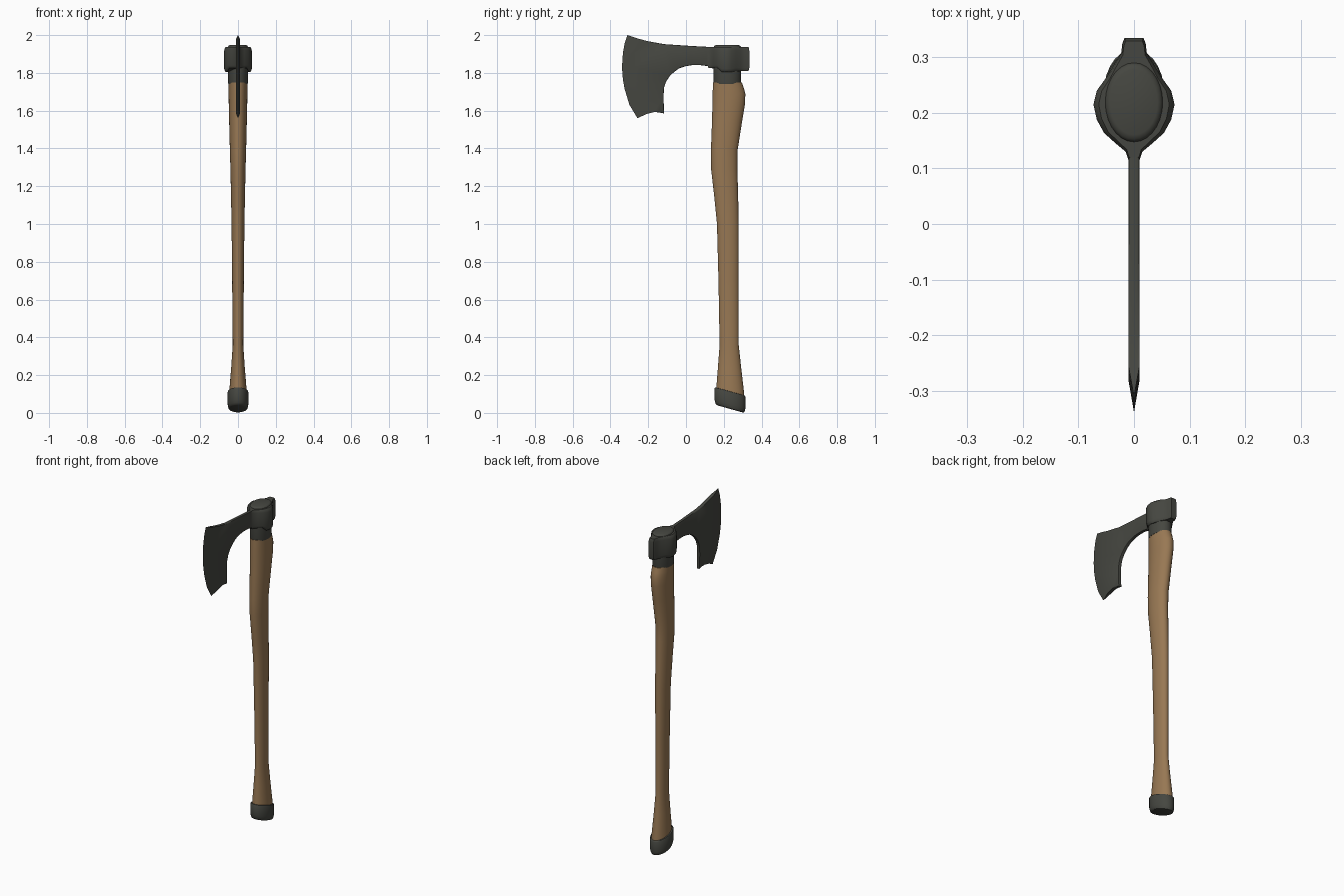
import bpy, bmesh, math

if "Cube" in bpy.data.objects:
    bpy.data.objects.remove(bpy.data.objects["Cube"])


def material(name, rgb):
    m = bpy.data.materials.new(name)
    m.diffuse_color = (*rgb, 1)
    m.use_nodes = True
    m.node_tree.nodes["Principled BSDF"].inputs["Base Color"].default_value = m.diffuse_color
    return m


WOOD = material("brown wood", (0.314, 0.188, 0.088))
IRON = material("dark iron", (0.060, 0.062, 0.052))


def finish(name, bm, mat, angle=40):
    bmesh.ops.recalc_face_normals(bm, faces=bm.faces)
    me = bpy.data.meshes.new(name)
    bm.to_mesh(me)
    bm.free()
    me.materials.append(mat)
    ob = bpy.data.objects.new(name, me)
    bpy.context.collection.objects.link(ob)
    bpy.ops.object.select_all(action='DESELECT')
    ob.select_set(True)
    bpy.context.view_layer.objects.active = ob
    bpy.ops.object.shade_smooth_by_angle(angle=math.radians(angle))
    return ob


def loft(name, rings, mat, angle=40):
    """Skin closed rings of equal length and cap both ends."""
    bm = bmesh.new()
    loops = [[bm.verts.new(p) for p in r] for r in rings]
    n = len(loops[0])
    for a, b in zip(loops, loops[1:]):
        for i in range(n):
            j = (i + 1) % n
            bm.faces.new((a[i], a[j], b[j], b[i]))
    bm.faces.new(loops[0])
    bm.faces.new(loops[-1])
    return finish(name, bm, mat, angle)


def oval(z, y0, y1, rx, slope=0.0, n=28):
    """Horizontal oval between y0 and y1; slope tilts it along y."""
    c, ry = (y0 + y1) / 2, (y1 - y0) / 2
    pts = []
    for i in range(n):
        a = math.tau * i / n
        y = ry * math.sin(a)
        pts.append((rx * math.cos(a), c + y, z - slope * y))
    return pts


# Curved wooden handle: z, front y, back y, half width
handle = [(0.07, 0.158, 0.312, 0.047), (0.13, 0.162, 0.307, 0.045),
          (0.24, 0.169, 0.292, 0.036), (0.36, 0.178, 0.279, 0.028),
          (0.70, 0.172, 0.279, 0.031), (1.00, 0.164, 0.279, 0.034),
          (1.15, 0.149, 0.276, 0.037), (1.29, 0.133, 0.272, 0.040),
          (1.39, 0.132, 0.273, 0.043), (1.55, 0.138, 0.298, 0.047),
          (1.64, 0.140, 0.313, 0.049), (1.69, 0.141, 0.314, 0.050),
          (1.72, 0.142, 0.306, 0.050), (1.75, 0.143, 0.296, 0.050)]
loft("handle", [oval(z, a, b, w, 0.28 if z < 0.2 else 0) for z, a, b, w in handle], WOOD)

# Slanted end cap
cap = [(0.021, 0.80), (0.024, 0.90), (0.033, 0.96), (0.048, 1.0), (0.108, 1.0), (0.113, 0.96), (0.114, 0.88)]
loft("end_cap", [oval(z, 0.233 - 0.082 * s, 0.233 + 0.082 * s, 0.055 * s, 0.28)
                 for z, s in cap], IRON)

# Collar running through the eye, with a rounded top
collar = [(1.742, 0.97), (1.75, 1.0), (1.93, 1.0), (1.940, 0.97), (1.945, 0.91), (1.948, 0.80)]
loft("collar", [oval(z, 0.219 - 0.073 * s, 0.219 + 0.073 * s, 0.053 * s)
                for z, s in collar], IRON)

# Eye of the head: half outline seen from above, mirrored, with rounded rims
half = [(0.010, 0.115), (0.015, 0.130), (0.034, 0.146), (0.054, 0.164), (0.067, 0.188),
        (0.073, 0.215), (0.067, 0.240), (0.049, 0.265), (0.035, 0.289), (0.023, 0.308),
        (0.021, 0.325), (0.017, 0.335)]
outline = half + [(-x, y) for x, y in reversed(half)]


def eye_ring(t, s):
    ring = []
    for x, y in outline:
        low = 1.804 if y > 0.17 else 1.826
        if y > 0.26:
            low = 1.810
        ring.append((x * s, 0.22 + (y - 0.22) * (1 - (1 - s) * 0.35), low + (1.938 - low) * t))
    return ring


loft("eye", [eye_ring(t, s) for t, s in [(0, 0.86), (0.04, 0.94), (0.13, 1.0),
                                         (0.85, 1.0), (0.95, 0.95), (1, 0.87)]], IRON)

# Bearded blade: cutting edge, where its bevel starts, then the body outline (y, z)
edge = [(-0.310, 2.000), (-0.324, 1.960), (-0.334, 1.905), (-0.339, 1.828), (-0.334, 1.765),
        (-0.325, 1.715), (-0.300, 1.632), (-0.257, 1.560)]
inner = [(-0.255, 1.982)] + [(y + 0.058, z) for y, z in edge[1:-1]] + [(-0.207, 1.583)]
body = [(-0.167, 1.593), (-0.140, 1.590), (-0.116, 1.585), (-0.119, 1.675), (-0.116, 1.722),
        (-0.105, 1.755), (-0.087, 1.782), (-0.062, 1.806), (-0.034, 1.825), (0.0, 1.836),
        (0.034, 1.841), (0.075, 1.841), (0.108, 1.837), (0.150, 1.828), (0.150, 1.936),
        (0.020, 1.943), (-0.114, 1.952), (-0.204, 1.968)]
bm = bmesh.new()
tip = [bm.verts.new((0, y, z)) for y, z in edge]
sides = []
for s in (1, -1):
    side = [bm.verts.new((s * 0.010, y, z)) for y, z in inner + body]
    bm.faces.new(side)
    for i in range(len(tip) - 1):
        bm.faces.new((tip[i], tip[i + 1], side[i + 1], side[i]))
    sides.append(side)
a, b = sides
k, n = len(inner), len(a)
for i in range(k - 1, n):
    j = (i + 1) % n
    bm.faces.new((a[i], a[j], b[j], b[i]))
bm.faces.new((tip[0], a[0], b[0]))
bm.faces.new((tip[-1], a[k - 1], b[k - 1]))
bmesh.ops.recalc_face_normals(bm, faces=bm.faces)
# Soften the spine and beard edges
rim = [e for s in sides for i in range(k, n - 1)
       for e in s[i].link_edges if e.other_vert(s[i]) is s[i + 1]]
bmesh.ops.bevel(bm, geom=rim, offset=0.004, segments=2, profile=0.5, affect='EDGES')
bmesh.ops.triangulate(bm, faces=[f for f in bm.faces if len(f.verts) > 4])
finish("blade", bm, IRON, 30)
